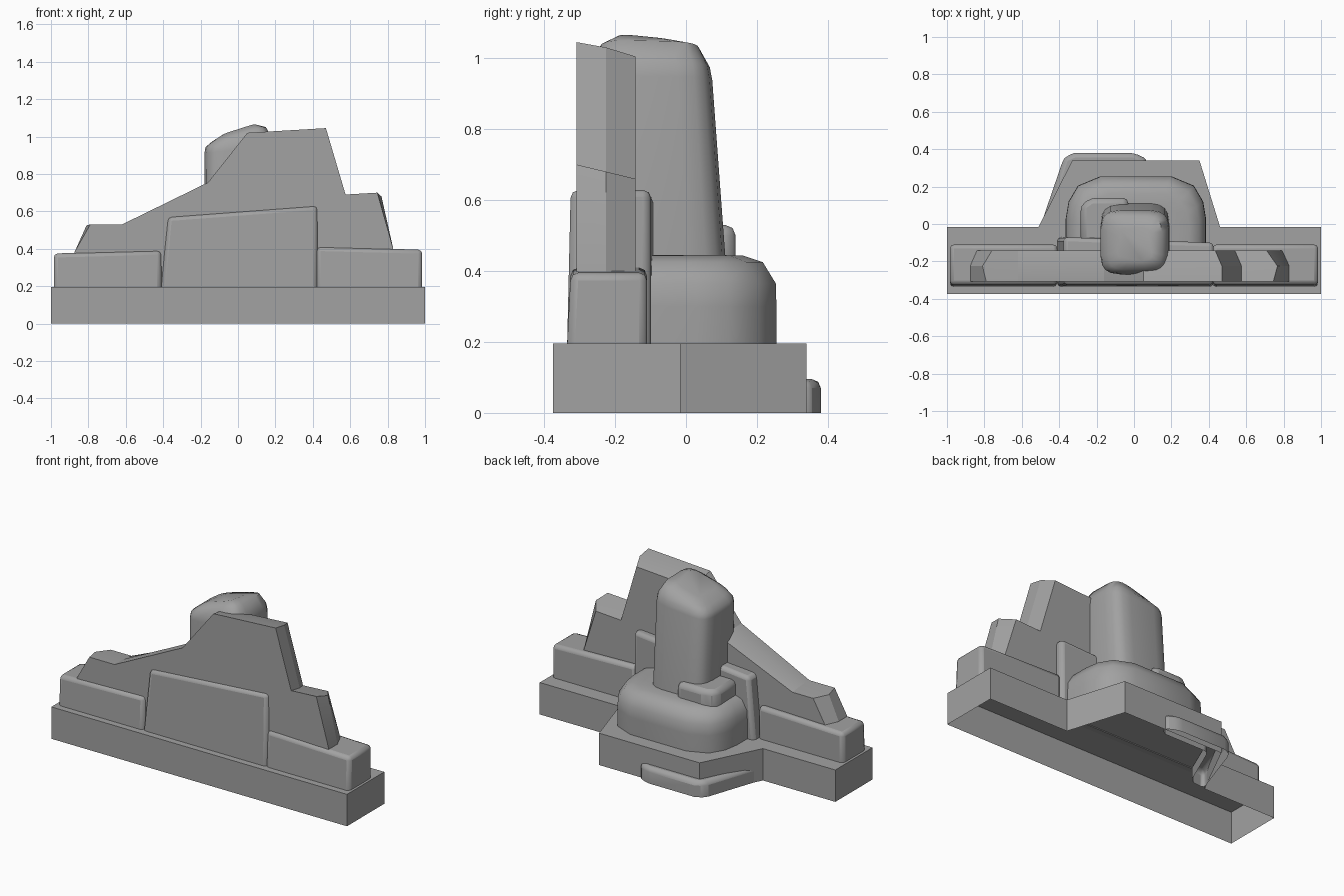
import bpy, bmesh, math

cube = bpy.data.objects.get("Cube")
if cube:
    bpy.data.objects.remove(cube, do_unlink=True)

stone = bpy.data.materials.new("grey stone")
stone.use_nodes = True
GREY = (0.36, 0.36, 0.36, 1)
stone.diffuse_color = GREY
stone.node_tree.nodes["Principled BSDF"].inputs["Base Color"].default_value = GREY


def loft(name, rings, bevel=0, caps=(True, True), angle=35, segments=2):
    """Skin a list of point rings, with optional end caps and bevelled edges."""
    bm = bmesh.new()
    loops = [[bm.verts.new(p) for p in ring] for ring in rings]
    n = len(loops[0])
    for a, b in zip(loops, loops[1:]):
        for i in range(n):
            j = (i + 1) % n
            bm.faces.new((a[i], a[j], b[j], b[i]))
    for cap, loop in zip(caps, (loops[0], loops[-1])):
        if cap:
            bm.faces.new(loop)
    # a slab standing on the ground or plinth needs no underside
    bmesh.ops.recalc_face_normals(bm, faces=bm.faces)
    mesh = bpy.data.meshes.new(name)
    bm.to_mesh(mesh)
    bm.free()
    mesh.materials.append(stone)
    obj = bpy.data.objects.new(name, mesh)
    bpy.context.collection.objects.link(obj)
    if bevel:
        mod = obj.modifiers.new("soft edges", "BEVEL")
        mod.width, mod.segments, mod.limit_method = bevel, segments, "ANGLE"
        mod.angle_limit = math.radians(25)
    bpy.ops.object.select_all(action="DESELECT")
    obj.select_set(True)
    bpy.context.view_layer.objects.active = obj
    bpy.ops.object.shade_smooth_by_angle(angle=math.radians(angle))
    return obj


def flat(outline, z):
    return [(x, y, z) for x, y in outline]


# plinth, open underneath
plan = [(-1, -0.375), (1, -0.375), (1, -0.015), (0.46, -0.015),
        (0.35, 0.34), (-0.33, 0.34), (-0.51, -0.015), (-1, -0.015)]
loft("plinth", [flat(plan, 0), flat(plan, 0.195)], caps=(False, True))

# low rounded step wrapping the rear corner of the plinth
step = [(-0.5, -0.01), (-0.4, 0.0), (-0.27, 0.3), (0.05, 0.3), (0.075, 0.345),
        (0.0, 0.38), (-0.32, 0.38), (-0.375, 0.355)]
loft("rear_step", [flat(step, 0), flat(step, 0.095)], 0.025, (False, True))


# front tablets: left and right tops differ in height
def tablet(name, x0, x1, z0, z1, back0, back1, inset=0):
    low = [(x0, -0.335), (x1, -0.335), (x1, back1), (x0, back0)]
    high = [(x0 + inset, -0.325, z0), (x1, -0.325, z1),
            (x1, back1, z1), (x0 + inset, back0, z0)]
    loft(name, [flat(low, 0.195), high], 0.022, (False, True))


tablet("right_tablet", -0.985, -0.41, 0.375, 0.39, -0.11, -0.11)
tablet("left_tablet", 0.42, 0.985, 0.41, 0.395, -0.11, -0.11)
tablet("centre_tablet", -0.41, 0.425, 0.57, 0.63, -0.07, -0.1, 0.035)

# mountain: ridge profile lofted through front, middle and back
front = [(-0.875, 0.2), (-0.875, 0.38), (-0.79, 0.53), (-0.62, 0.53),
         (-0.16, 0.755), (0.05, 1.02), (0.47, 1.045), (0.575, 0.69),
         (0.745, 0.70), (0.83, 0.4), (0.83, 0.2)]
mid_shift = {2: (-0.02, -0.005), 8: (0.022, -0.02), 5: (0.0, -0.012), 6: (0.0, -0.015), 7: (0.0, -0.015)}
middle = [(x + mid_shift.get(i, (0, 0))[0], z + mid_shift.get(i, (0, 0))[1])
          for i, (x, z) in enumerate(front)]
back = [(x + (0.03 if x < -0.7 else -0.035 if x > 0.4 else 0),
         z - (0.04 if z > 0.6 else 0.01)) for x, z in front]
loft("mountain", [[(x, y, z) for x, z in prof] for prof, y in
                  ((front, -0.308), (middle, -0.225), (back, -0.143))], angle=20)

# rounded seat behind the mountain
half = [(0.375, -0.13), (0.375, 0.03), (0.36, 0.12), (0.31, 0.205), (0.19, 0.255)]
seat = half + [(-x, y) for x, y in reversed(half)]


def seat_ring(z, s):
    return [(0.01 + x * s, -0.13 + (y + 0.13) * s, z) for x, y in seat]


loft("seat", [seat_ring(z, s) for z, s in
              ((0.195, 1), (0.3, 1), (0.365, 0.995), (0.425, 0.9), (0.443, 0.76), (0.445, 0.58))],
     caps=(False, True), angle=50)

# small block resting on the seat
block = [(-0.285, -0.1), (-0.03, -0.1), (-0.03, 0.14), (-0.23, 0.14), (-0.285, 0.1)]
loft("seat_block", [flat(block, 0.42), flat(block, 0.53)], 0.03, (False, True))


# tall rounded pillar with a slanted crown
def pillar_ring(z, hx, y0, y1, tilt, lean=0):
    ring = []
    for i in range(20):
        a = math.tau * (i + 0.5) / 20
        c, s = math.cos(a), math.sin(a)
        x = hx * math.copysign(abs(c) ** 0.45, c)
        y = (y1 - y0) / 2 * math.copysign(abs(s) ** 0.45, s)
        ring.append((0.005 + x, (y0 + y1) / 2 + y, z + tilt * x + lean * y))
    return ring


loft("pillar", [pillar_ring(0.4, 0.185, -0.27, 0.115, 0),
                pillar_ring(0.93, 0.185, -0.27, 0.075, 0.1),
                pillar_ring(0.965, 0.18, -0.265, 0.068, 0.12),
                pillar_ring(1.01, 0.145, -0.245, 0.04, 0.27, -0.02),
                pillar_ring(1.032, 0.09, -0.2, -0.02, 0.32, -0.1)],
     caps=(False, True), angle=50)
